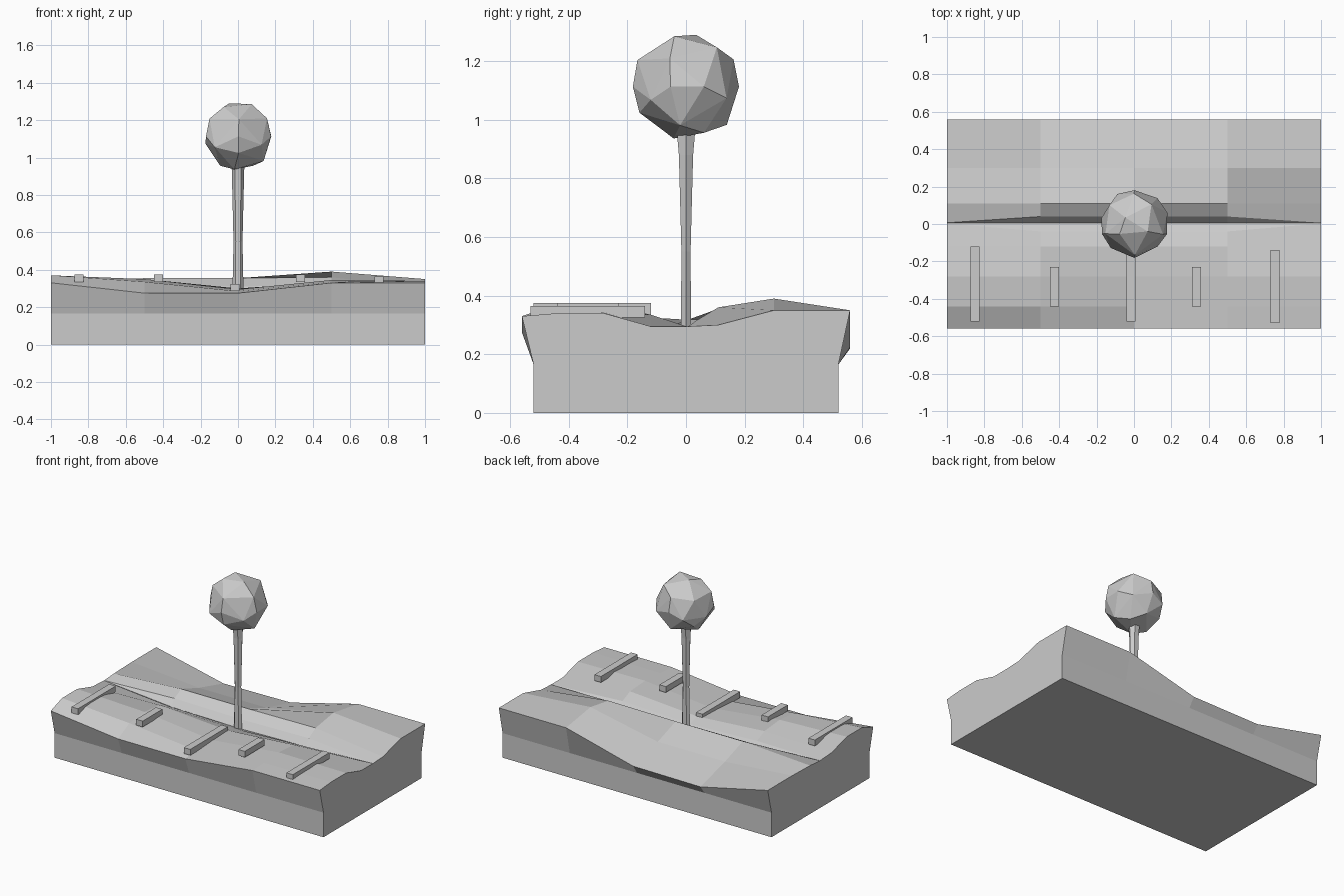
import bpy, bmesh, math, random
from mathutils import Vector

if "Cube" in bpy.data.objects:
    bpy.data.objects.remove(bpy.data.objects["Cube"])

random.seed(4)

def finish(name, bm):
    bmesh.ops.recalc_face_normals(bm, faces=bm.faces)
    me = bpy.data.meshes.new(name)
    bm.to_mesh(me)
    bm.free()
    ob = bpy.data.objects.new(name, me)
    bpy.context.collection.objects.link(ob)
    return ob

# Ground block: cross-sections (y, heights at the five x stations), skirt included
xs = [-1, -.5, 0, .5, 1]
rows = [
    (-.52, [0] * 5), (-.52, [.165] * 5),
    (-.56, [.33, .275, .275, .33, .33]),
    (-.44, [.37, .335, .285, .335, .34]),
    (-.28, [.37, .35, .295, .345, .34]),
    (-.12, [.325, .335, .30, .335, .295]),
    (-.04, [.318, .30, .28, .30, .295]),
    (.005, [.318, .275, .265, .275, .295]),
    (.04, [.318, .318, .31, .318, .295]),
    (.11, [.325, .355, .355, .36, .30]),
    (.30, [.33, .29, .29, .39, .35]),
    (.56, [.33, .22, .225, .35, .35]),
    (.52, [.165] * 5), (.52, [0] * 5),
]
bm = bmesh.new()
grid = []
for y, zs in rows:
    # the groove tapers to a point at both ends
    grid.append([bm.verts.new((x, .005 + (y - .005) * .05 if abs(y) < .05 and abs(x) == 1 else y, z))
                 for x, z in zip(xs, zs)])
for a, b in zip(grid, grid[1:] + grid[:1]):
    for i in range(4):
        bm.faces.new((a[i], a[i + 1], b[i + 1], b[i]))
# end walls, built as strips down to the base
for i in (0, 4):
    low = [bm.verts.new((xs[i], max(-.52, min(.52, r[i].co.y)), .165)) for r in grid[3:11]]
    low = [grid[1][i]] + low + [grid[12][i]]
    top = [g[i] for g in grid[2:12]]
    for k in range(9):
        bm.faces.new((low[k], low[k + 1], top[k + 1], top[k]))
    bm.faces.new([grid[0][i]] + low + [grid[13][i]])
finish("ground", bm)

# Sleepers laid across the front path
for x, y0, y1, top in [(-.85, -.52, -.12, .375), (-.425, -.44, -.23, .375),
                       (-.015, -.52, -.12, .325), (.335, -.44, -.23, .375),
                       (.755, -.53, -.14, .365)]:
    bm = bmesh.new()
    bmesh.ops.create_cube(bm, size=1)
    for v in bm.verts:
        v.co = Vector((x + v.co.x * .048, (y0 + y1) / 2 + v.co.y * (y1 - y0),
                       top - .02 + v.co.z * .04))
    finish("plank", bm)

# Trunk: six-sided, waisted in the middle
bm = bmesh.new()
rings = []
for z, rx, ry in [(.27, .03, .02), (.55, .024, .018), (.88, .032, .028), (.96, .034, .036)]:
    rings.append([bm.verts.new((rx * math.cos(k * math.pi / 3),
                                ry * math.sin(k * math.pi / 3), z)) for k in range(6)])
for a, b in zip(rings, rings[1:]):
    for k in range(6):
        bm.faces.new((a[k], a[(k + 1) % 6], b[(k + 1) % 6], b[k]))
bm.faces.new(rings[0])
bm.faces.new(rings[-1])
finish("trunk", bm)

# Crown: coarse uneven faceted ball
bm = bmesh.new()
bmesh.ops.create_icosphere(bm, subdivisions=2, radius=.183)
for v in bm.verts:
    v.co *= random.uniform(.96, 1.02)
    v.co += Vector((.002, .004, 1.113))
crown = finish("crown", bm)
crown.modifiers.new("coarse", 'DECIMATE').ratio = .6
